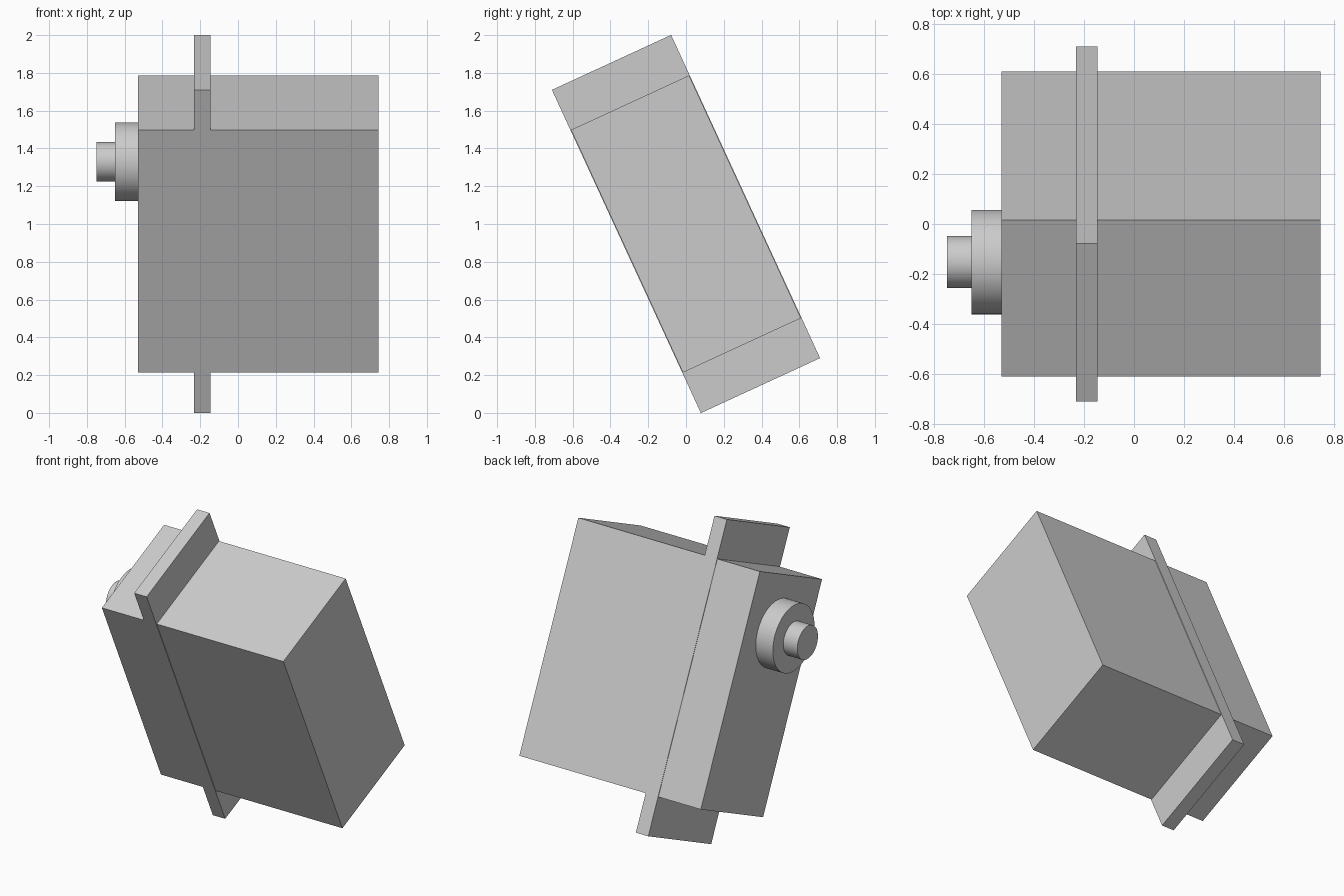
import bpy
from math import radians
from mathutils import Matrix

cube = bpy.data.objects.get("Cube")
if cube:
    bpy.data.objects.remove(cube, do_unlink=True)

# Single grey finish
grey = bpy.data.materials.new("plain_grey")
grey.use_nodes = True
colour = (0.6, 0.6, 0.6, 1)
grey.diffuse_color = colour
grey.node_tree.nodes["Principled BSDF"].inputs["Base Color"].default_value = colour

# The whole assembly leans back about the x axis through its centre
LEAN = Matrix.Translation((0, 0, 1)) @ Matrix.Rotation(radians(24.75), 4, "X")


def finish(name, local):
    obj = bpy.context.object
    obj.name = name
    obj.data.materials.append(grey)
    obj.data.transform(LEAN @ local)
    return obj


def block(name, x0, x1, depth, height):
    bpy.ops.mesh.primitive_cube_add(size=1)
    size = Matrix.Diagonal((x1 - x0, depth, height, 1))
    return finish(name, Matrix.Translation(((x0 + x1) / 2, 0, 0)) @ size)


def disc(name, x0, x1, radius):
    bpy.ops.mesh.primitive_cylinder_add(vertices=64, radius=radius, depth=x1 - x0)
    place = Matrix.Translation(((x0 + x1) / 2, 0, 0.363))
    obj = finish(name, place @ Matrix.Rotation(radians(90), 4, "Y"))
    bpy.ops.object.shade_smooth_by_angle(angle=radians(30))
    return obj


# Motor housing and its mounting flange
block("housing", -0.53, 0.745, 0.688, 1.415)
block("mounting_flange", -0.232, -0.145, 0.695, 1.884)

# Stepped output shaft on the right face
disc("shaft_collar", -0.65, -0.53, 0.209)
disc("output_shaft", -0.748, -0.65, 0.104)
